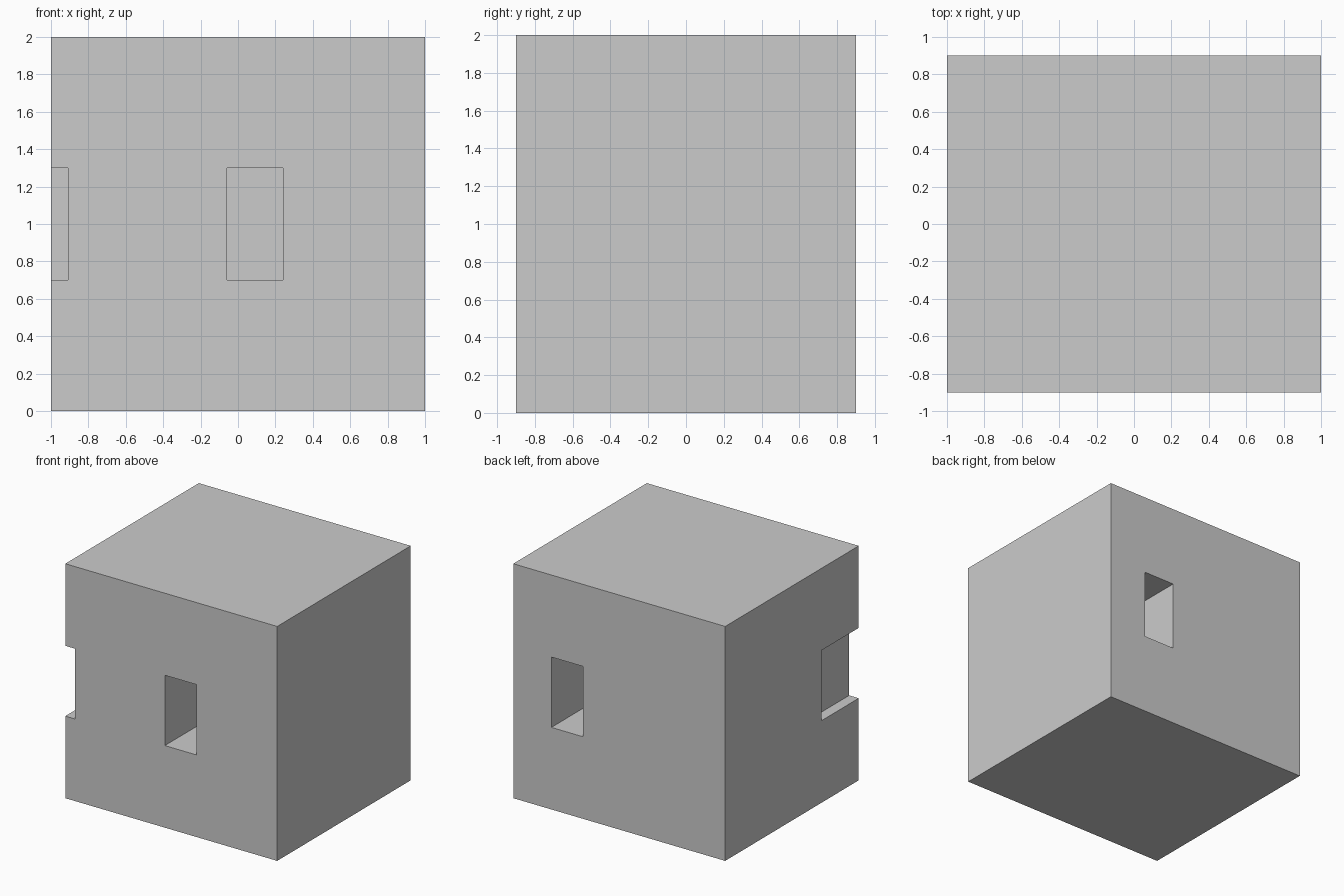
import bpy

if "Cube" in bpy.data.objects:
    bpy.data.objects.remove(bpy.data.objects["Cube"])


def box(name, lo, hi):
    """Axis-aligned box from its two opposite corners."""
    bpy.ops.mesh.primitive_cube_add(size=1, location=[(a + b) / 2 for a, b in zip(lo, hi)])
    ob = bpy.context.object
    ob.name = name
    ob.scale = [b - a for a, b in zip(lo, hi)]
    bpy.ops.object.transform_apply(location=False, rotation=False, scale=True)
    return ob


# Main building block
block = box("building_block", (-1, -0.9, 0), (1, 0.9, 2))

# Window recesses, 0.5 deep: (name, left edge x, y of the wall)
windows = [
    ("corner_window_cutter", -1.21, -0.9),
    ("front_window_cutter", -0.06, -0.9),
    ("back_window_cutter", 0.34, 0.9),
]
for name, x, y in windows:
    cutter = box(name, (x, y - 0.5, 0.7), (x + 0.3, y + 0.5, 1.3))
    mod = block.modifiers.new(name, 'BOOLEAN')
    mod.operation = 'DIFFERENCE'
    mod.solver = 'EXACT'
    mod.object = cutter
    cutter.hide_render = True
    cutter.display_type = 'WIRE'
